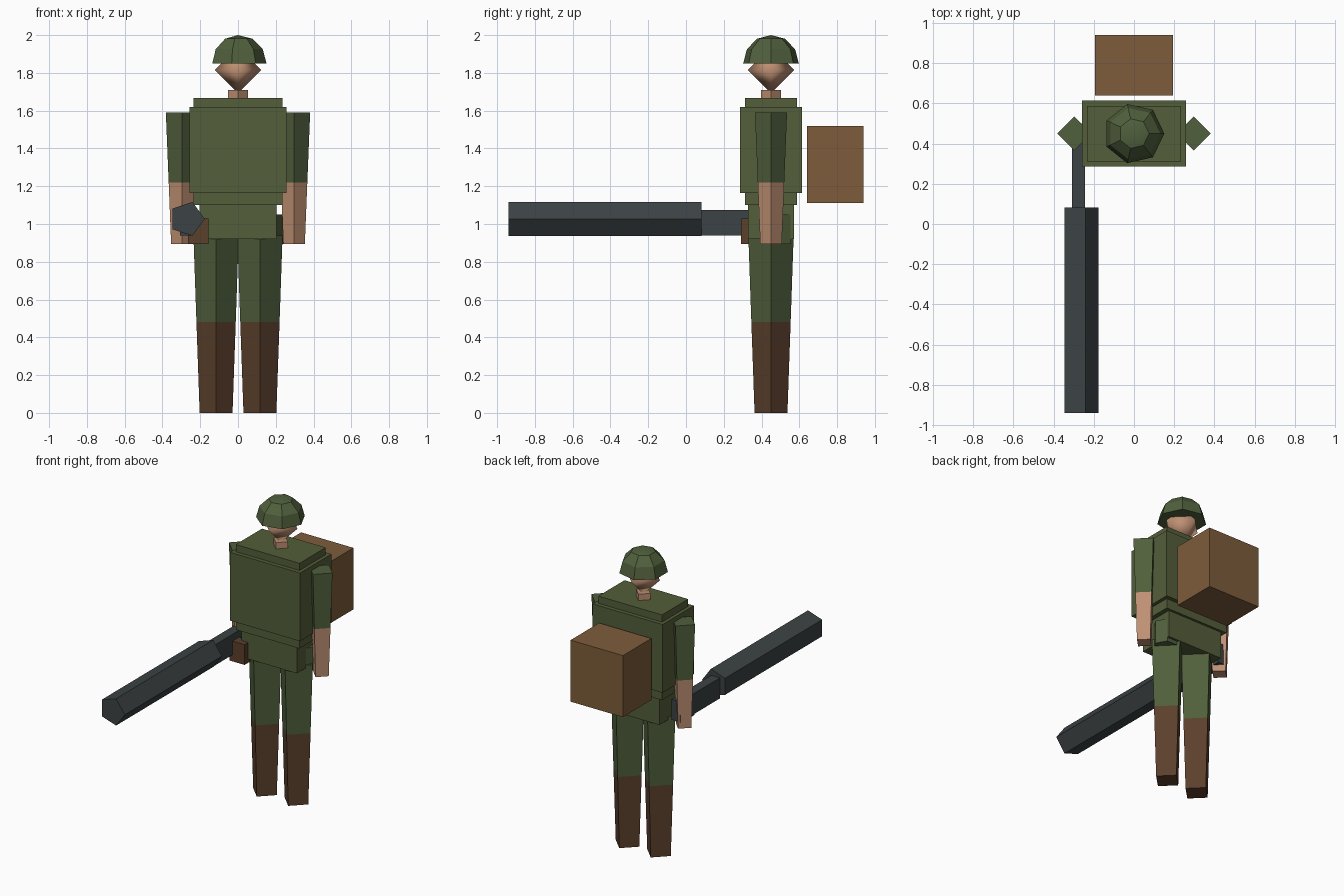
import bpy, bmesh, math
from mathutils import Matrix, Vector

old = bpy.data.objects.get("Cube")
if old:
    bpy.data.objects.remove(old, do_unlink=True)


def material(name, rgb):
    m = bpy.data.materials.new(name)
    m.use_nodes = True
    m.diffuse_color = (*rgb, 1)
    bsdf = m.node_tree.nodes["Principled BSDF"]
    bsdf.inputs["Base Color"].default_value = (*rgb, 1)
    bsdf.inputs["Roughness"].default_value = 0.9
    return m


OLIVE = material("olive cloth", (0.087, 0.112, 0.042))
GREEN = material("green cloth", (0.08, 0.115, 0.045))
SKIN = material("skin", (0.52, 0.28, 0.17))
LEATHER = material("dark leather", (0.105, 0.05, 0.025))
CANVAS = material("tan canvas", (0.21, 0.107, 0.043))
STEEL = material("gun metal", (0.045, 0.055, 0.058))
BODY_Y = 0.45


def finish(name, bm, mat, smooth=False):
    """Turn a bmesh into an object; smooth walls keep flat caps."""
    bmesh.ops.recalc_face_normals(bm, faces=bm.faces)
    if smooth:
        for f in bm.faces:
            f.smooth = True
        for e in bm.edges:
            if any(len(f.verts) > 3 and f.tag for f in e.link_faces):
                e.smooth = False
    me = bpy.data.meshes.new(name)
    bm.to_mesh(me)
    bm.free()
    me.materials.append(mat)
    ob = bpy.data.objects.new(name, me)
    bpy.context.collection.objects.link(ob)
    return ob


def box(name, mat, x, y, z):
    bm = bmesh.new()
    bmesh.ops.create_cube(bm, size=1)
    for v in bm.verts:
        for i, (lo, hi) in enumerate((x, y, z)):
            v.co[i] = lo if v.co[i] < 0 else hi
    return finish(name, bm, mat)


def prism(name, mat, sides, bottom, top, r_bottom, r_top):
    """Tapered few-sided limb between two points, first corner towards +x."""
    a, b = Vector(bottom), Vector(top)
    turn = Matrix.Rotation(math.pi / 2, 3, "X") if abs((b - a).z) < 0.01 else Matrix()
    turn = turn.to_3x3()
    bm = bmesh.new()
    rings = []
    for c, r in ((a, r_bottom), (b, r_top)):
        angles = [math.tau * i / sides for i in range(sides)]
        rings.append([bm.verts.new(c + turn @ Vector((r * math.cos(t), r * math.sin(t), 0)))
                      for t in angles])
    for ring in rings:
        bm.faces.new(ring).tag = True
    for i in range(sides):
        j = (i + 1) % sides
        bm.faces.new((rings[0][i], rings[0][j], rings[1][j], rings[1][i]))
    return finish(name, bm, mat, True)


# Torso: inner jacket, thicker vest around it, hips below
box("jacket", OLIVE, (-0.235, 0.235), (0.312, 0.588), (1.1, 1.668))
box("vest", OLIVE, (-0.258, 0.258), (0.285, 0.615), (1.165, 1.62))
box("hips", OLIVE, (-0.205, 0.205), (0.328, 0.572), (0.92, 1.11))

# Limbs: cloth upper part and a boot or bare forearm on the same taper
for side, s in (("left", 1), ("right", -1)):
    lx, ax = s * 0.116, s * 0.297
    prism(side + "_boot", LEATHER, 4, (lx, BODY_Y, 0), (lx, BODY_Y, 0.48), 0.087, 0.104)
    prism(side + "_trouser", GREEN, 4, (lx, BODY_Y, 0.48), (lx, BODY_Y, 0.94), 0.104, 0.12)
    prism(side + "_forearm", SKIN, 4, (ax, BODY_Y, 0.895), (ax, BODY_Y, 1.22), 0.057, 0.07)
    prism(side + "_sleeve", GREEN, 4, (ax, BODY_Y, 1.22), (ax, BODY_Y, 1.59), 0.07, 0.085)

# Neck and eight-faced head
prism("neck", SKIN, 4, (0, BODY_Y, 1.65), (0, BODY_Y, 1.71), 0.052, 0.052)
bm = bmesh.new()
bmesh.ops.create_uvsphere(bm, u_segments=4, v_segments=2, radius=0.123,
                          matrix=Matrix.Translation((0, BODY_Y, 1.815)))
finish("head", bm, SKIN, True)

# Helmet: seven-sided dome with a closed underside
bm = bmesh.new()
SIDES, R, RIM = 7, 0.151, 1.85
rings = []
for lift in (0, 30, 60):
    t = math.radians(lift)
    rings.append([bm.verts.new((R * math.cos(t) * math.cos(math.tau * i / SIDES),
                                BODY_Y + R * math.cos(t) * math.sin(math.tau * i / SIDES),
                                RIM + R * math.sin(t))) for i in range(SIDES)])
crown = bm.verts.new((0, BODY_Y, 2))
for i in range(SIDES):
    j = (i + 1) % SIDES
    for lo, hi in zip(rings, rings[1:]):
        bm.faces.new((lo[i], lo[j], hi[j], hi[i]))
    bm.faces.new((rings[-1][i], rings[-1][j], crown))
bm.faces.new(rings[0]).tag = True
finish("helmet", bm, GREEN, True)

# Carried gear
box("backpack", CANVAS, (-0.193, 0.193), (0.64, 0.94), (1.11, 1.52))
box("belt_pouch", LEATHER, (-0.265, -0.155), (0.29, 0.36), (0.895, 1.03))
prism("canteen", GREEN, 6, (0.165, 0.49, 0.895), (0.165, 0.49, 1.05), 0.077, 0.077)

# Weapon held at the right hand
prism("gun_barrel", STEEL, 5, (-0.27, -0.94, 1.027), (-0.27, 0.083, 1.027), 0.094, 0.094)
box("gun_stock", STEEL, (-0.308, -0.244), (0.08, 0.5), (0.938, 1.075))
